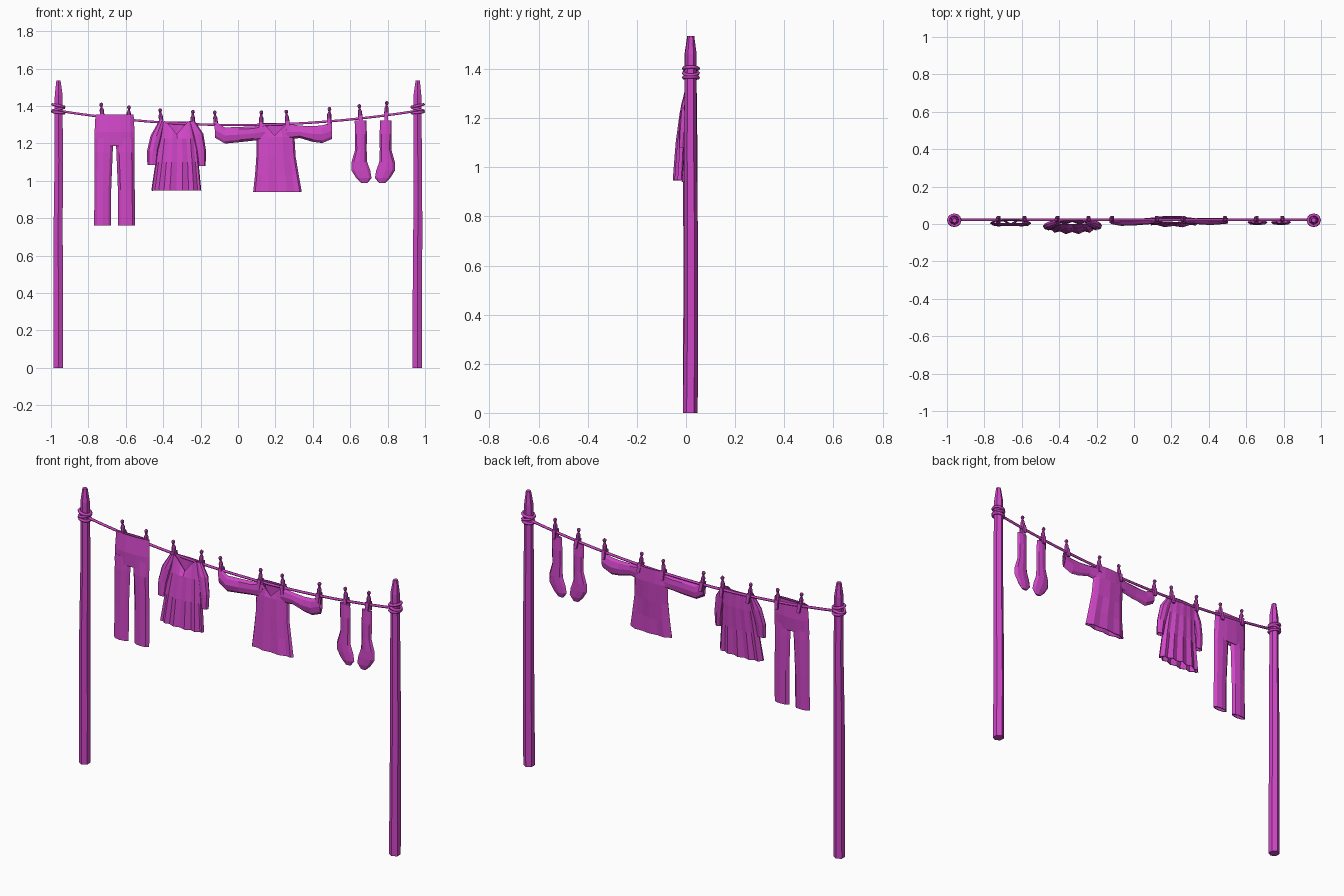
import bpy, bmesh, math, random
from mathutils import Matrix, Vector

random.seed(4)
cube = bpy.data.objects.get("Cube")
if cube:
    bpy.data.objects.remove(cube, do_unlink=True)

COLOUR = (0.63, 0.062, 0.57, 1)
magenta = bpy.data.materials.new("magenta")
magenta.use_nodes = True
magenta.diffuse_color = COLOUR
bsdf = next(n for n in magenta.node_tree.nodes if n.type == 'BSDF_PRINCIPLED')
bsdf.inputs["Base Color"].default_value = COLOUR
LINE_Y = 0.022


def line_z(x):
    return 1.298 + 0.083 * x * x


def finish(name, bm):
    bmesh.ops.recalc_face_normals(bm, faces=bm.faces)
    mesh = bpy.data.meshes.new(name)
    bm.to_mesh(mesh)
    bm.free()
    mesh.materials.append(magenta)
    obj = bpy.data.objects.new(name, mesh)
    bpy.context.collection.objects.link(obj)
    return obj


def skin(bm, rings, caps=()):
    """Join successive vertex rings; cap the listed ring indices."""
    for a, b in zip(rings, rings[1:]):
        n = len(a)
        for k in range(n):
            bm.faces.new((a[k], a[(k + 1) % n], b[(k + 1) % n], b[k]))
    for i in caps:
        bm.faces.new(rings[i])


def cloth(name, stations, sides=8, sideways=False, pleat=0, neck=None,
          crumple=0.0, caps=()):
    """Flattened cloth tube; stations are (x, y, z, half width, half depth)."""
    bm = bmesh.new()
    rings = []
    for i, (x, y, z, w, d) in enumerate(stations):
        ring = []
        for k in range(sides):
            a = 2 * math.pi * k / sides
            u, v = w * math.cos(a), d * math.sin(a)
            if abs(v) > d * 0.2:
                v += pleat * (-1) ** k * i / (len(stations) - 1)
            v += random.uniform(-crumple, crumple)
            drop = 0
            if neck and i == 0 and v < 0:
                drop = max(0, neck[1] * (1 - abs(u) / neck[0]))
            p = (x, y + v, z + u) if sideways else (x + u, y + v, z - drop)
            ring.append(bm.verts.new(p))
        rings.append(ring)
    skin(bm, rings, caps)
    obj = finish(name, bm)
    if not caps:
        solid = obj.modifiers.new("cloth thickness", 'SOLIDIFY')
        solid.thickness = 0.004
        solid.offset = 0
    return obj


# Posts: rough six-sided timber with a tapered tip, and rope wraps
def post(name, x):
    bm = bmesh.new()
    rings = []
    for r, z in ((.030, 0), (.029, .35), (.028, .75), (.026, 1.1),
                 (.024, 1.46), (.013, 1.535)):
        dx, dy = (random.uniform(-.002, .002) for _ in range(2))
        rings.append([bm.verts.new((
            x + dx + r * math.cos(math.pi * (k + .5) / 3),
            .019 + dy + r * math.sin(math.pi * (k + .5) / 3), z))
            for k in range(6)])
    skin(bm, rings, (0, -1))
    finish(name, bm)


def rope(name, points, radius, cyclic=False):
    curve = bpy.data.curves.new(name, 'CURVE')
    curve.dimensions = '3D'
    curve.bevel_depth = radius
    curve.bevel_resolution = 1
    curve.use_fill_caps = True
    spline = curve.splines.new('POLY')
    spline.points.add(len(points) - 1)
    for p, co in zip(spline.points, points):
        p.co = (*co, 1)
    spline.use_cyclic_u = cyclic
    curve.materials.append(magenta)
    bpy.context.collection.objects.link(bpy.data.objects.new(name, curve))


for side, s in (("right", -1), ("left", 1)):
    post(side + "_post", s * .96)
    for j, (z, tilt) in enumerate(((1.365, .1), (1.383, -.25), (1.402, .2))):
        loop = []
        for k in range(12):
            a = math.pi * k / 6
            loop.append((s * .961 + .031 * math.cos(a), .02 + .029 * math.sin(a),
                         z + s * tilt * .031 * math.cos(a)))
        rope(f"{side}_rope_wrap_{j + 1}", loop, .0075, True)

# Sagging line
rope("washing_line", [(x, LINE_Y, line_z(x))
                      for x in (-.95 + 1.9 * i / 20 for i in range(21))], .007)


# Pegs: turned round head on a neck, with two prongs straddling the line
def peg(name, x, lean):
    bm = bmesh.new()
    rings = []
    for r, z in ((.004, .076), (.009, .071), (.010, .064), (.006, .056),
                 (.006, .05), (.011, .038), (.012, .008)):
        rings.append([bm.verts.new((r * math.cos(math.pi * k / 4),
                                    r * math.sin(math.pi * k / 4), z))
                      for k in range(8)])
    skin(bm, rings, (0, -1))
    for s in (-1, 1):
        prong = bmesh.ops.create_cube(bm, size=1)["verts"]
        for v in prong:
            low = v.co.z < 0
            v.co = Vector((v.co.x * (.016 if low else .022),
                           s * (.016 if low else .010) + v.co.y * .010,
                           -.034 if low else .016))
    bm.transform(Matrix.Translation((x, LINE_Y, line_z(x)))
                 @ Matrix.Rotation(lean, 4, 'Y'))
    finish(name, bm)


for i, x in enumerate((-.725, -.585, -.41, -.243, -.118, .123, .265, .487,
                       .655, .793)):
    peg(f"peg_{i + 1}", x, (-.1, .03)[i % 2])

# Trousers: hip section with two straight legs
cloth("trousers_hips", [(-.66, .012, 1.353, .100, .010),
                        (-.66, .008, 1.26, .105, .018),
                        (-.66, .006, 1.185, .106, .014)], 10)
for side, s in (("right", -1), ("left", 1)):
    cloth(f"trousers_{side}_leg", [
        (-.66 + s * .056, .006, 1.23, .048, .012),
        (-.66 + s * .058, .005, 1.15, .046, .016),
        (-.66 + s * .063, .004, .95, .043, .015),
        (-.66 + s * .064, .003, .76, .043, .014)], 8, crumple=.001)

# Dress: pleated body with a V neck and hanging sleeves
cloth("dress_body", [(-.327, .010, 1.318, .090, .012),
                     (-.324, .000, 1.225, .097, .022),
                     (-.326, -.012, 1.10, .113, .025),
                     (-.330, -.020, .947, .132, .027)],
      24, pleat=.006, neck=(.058, .07))
cloth("dress_right_sleeve", [(-.408, .008, 1.316, .014, .010),
                             (-.436, -.002, 1.24, .030, .018),
                             (-.455, -.010, 1.16, .029, .017),
                             (-.458, -.016, 1.085, .025, .015)], 8, crumple=.002)
cloth("dress_left_sleeve", [(-.245, .008, 1.316, .014, .010),
                            (-.215, -.002, 1.25, .028, .018),
                            (-.198, -.008, 1.16, .025, .017),
                            (-.193, -.014, 1.08, .018, .014)], 8, crumple=.002)

# Shirt: wide body with a V neck, sleeves pegged out along the line
cloth("shirt_body", [(.197, .024, 1.31, .084, .015),
                     (.200, .022, 1.235, .100, .020),
                     (.203, .016, 1.13, .103, .018),
                     (.208, .010, 1.03, .115, .017),
                     (.211, .006, .94, .128, .017)],
      16, pleat=.004, neck=(.066, .068), crumple=.002)
cloth("shirt_right_sleeve", [(.145, .020, 1.262, .044, .014),
                             (.085, .016, 1.253, .036, .015),
                             (.005, .011, 1.247, .039, .016),
                             (-.07, .010, 1.242, .041, .015),
                             (-.122, .012, 1.272, .040, .010)],
      8, True, crumple=.003)
cloth("shirt_left_sleeve", [(.26, .020, 1.262, .042, .014),
                            (.33, .016, 1.262, .031, .015),
                            (.40, .014, 1.250, .040, .016),
                            (.45, .013, 1.249, .045, .015),
                            (.503, .016, 1.268, .042, .010)],
      8, True, crumple=.003)

# Socks: a mirrored pair with toes pointing together
for side, x, s in (("right", .655, 1), ("left", .791, -1)):
    cloth(f"{side}_sock", [(x + s * dx, .012 - .004 * i / 6, z, w, d)
                           for i, (dx, z, w, d) in enumerate((
                               (0, 1.322, .031, .010), (.002, 1.25, .032, .014),
                               (.002, 1.165, .031, .014), (-.006, 1.10, .042, .016),
                               (.002, 1.055, .050, .016), (.018, 1.015, .041, .014),
                               (.021, .988, .016, .006)))], 8, caps=(0, -1))
